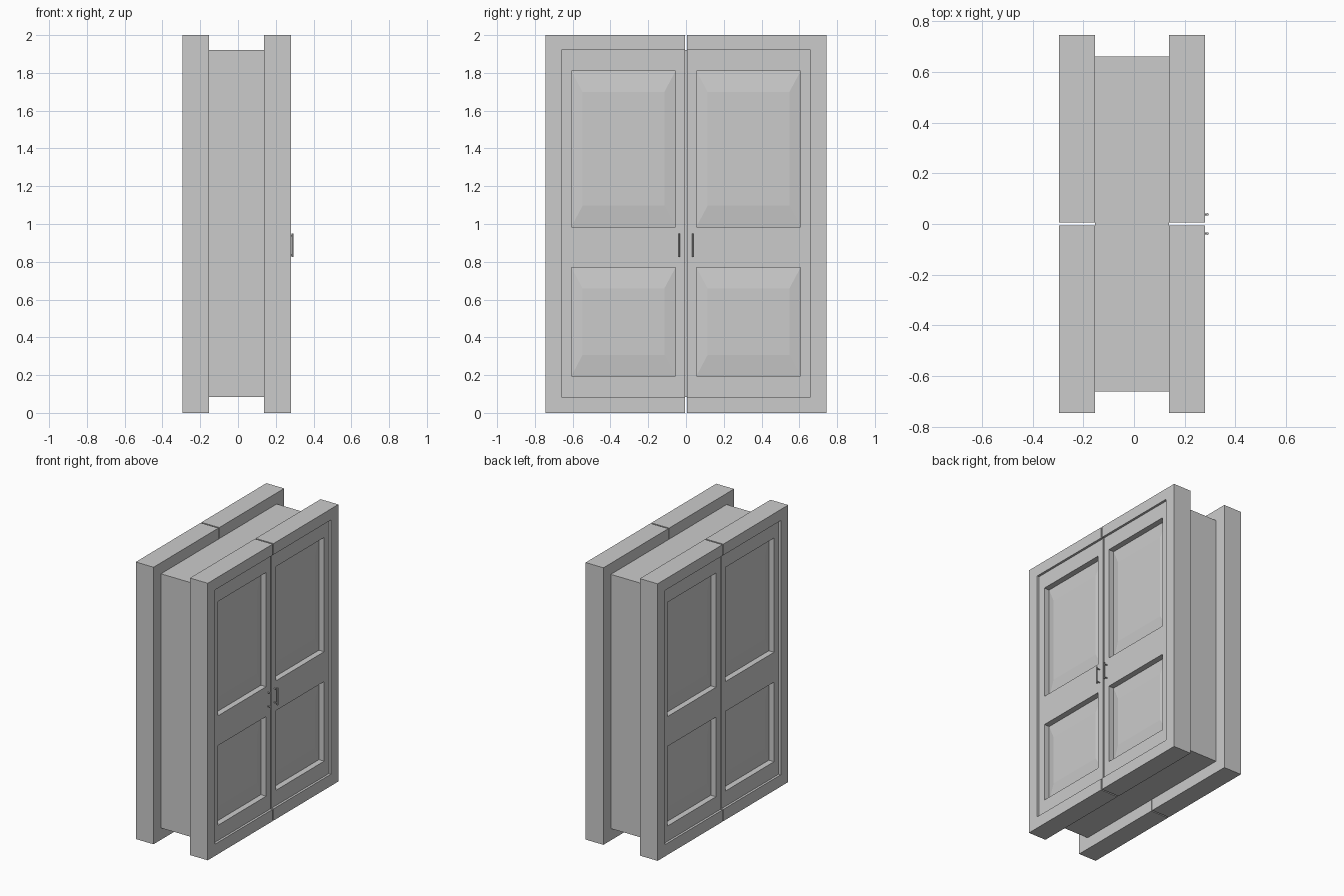
import bpy
import bmesh
from mathutils import Matrix, Vector

if "Cube" in bpy.data.objects:
    bpy.data.objects.remove(bpy.data.objects["Cube"])

grey = bpy.data.materials.new("plain grey")
grey.use_nodes = True
grey.diffuse_color = (0.6, 0.6, 0.6, 1)
grey.node_tree.nodes["Principled BSDF"].inputs["Base Color"].default_value = (0.6, 0.6, 0.6, 1)

CENTRE_X = -0.0075   # middle of the wall, offset because handles are on one side
WALL = 0.1455        # half thickness of the wall core
FACE = 0.2875        # outer face of the frame
LEAF = 0.271         # outer face of the door leaf
GAP = 0.005          # half the gap between the leaves
OPEN_Y, LOW, HIGH = 0.66, 0.085, 1.92
OUT_Y, TOP = 0.745, 2.0


def finish(name, bm, mirror=(False, False)):
    """Turn a bmesh into an object, mirrored across the chosen axes."""
    bmesh.ops.recalc_face_normals(bm, faces=bm.faces)
    mesh = bpy.data.meshes.new(name)
    bm.to_mesh(mesh)
    bm.free()
    mesh.materials.append(grey)
    obj = bpy.data.objects.new(name, mesh)
    obj.location.x = CENTRE_X
    bpy.context.scene.collection.objects.link(obj)
    if any(mirror):
        mod = obj.modifiers.new("Mirror", 'MIRROR')
        mod.use_axis = (*mirror, False)
        mod.use_mirror_merge = False
    return obj


def add_box(bm, lo, hi):
    lo, hi = Vector(lo), Vector(hi)
    mat = Matrix.Translation((lo + hi) / 2) @ Matrix.Diagonal((*(hi - lo), 1))
    bmesh.ops.create_cube(bm, size=1, matrix=mat)


def add_rod(bm, a, b, radius, sides=8):
    a, b = Vector(a), Vector(b)
    turn = (b - a).to_track_quat('Z', 'Y').to_matrix().to_4x4()
    bmesh.ops.create_cone(bm, cap_ends=True, segments=sides, radius1=radius, radius2=radius,
                          depth=(b - a).length, matrix=Matrix.Translation((a + b) / 2) @ turn)


# Wall core between the two frames
bm = bmesh.new()
add_box(bm, (-WALL, -OPEN_Y, LOW), (WALL, OPEN_Y, HIGH))
finish("wall_core", bm)

# C-shaped half frame, mirrored to both leaves and both sides
bm = bmesh.new()
outline = [(GAP, 0), (OUT_Y, 0), (OUT_Y, TOP), (GAP, TOP),
           (GAP, HIGH), (OPEN_Y, HIGH), (OPEN_Y, LOW), (GAP, LOW)]
face = bm.faces.new([bm.verts.new((WALL, y, z)) for y, z in outline])
new = bmesh.ops.extrude_face_region(bm, geom=[face])["geom"]
bmesh.ops.translate(bm, vec=(FACE - WALL, 0, 0),
                    verts=[v for v in new if isinstance(v, bmesh.types.BMVert)])
finish("door_frame", bm, (True, True))

# Door leaf with two recessed panels, each with a shallow raised field
bm = bmesh.new()
add_box(bm, (WALL, GAP, LOW), (LEAF, OPEN_Y, HIGH))
panel_y = (0.055, 0.607)
panel_z = ((0.195, 0.77), (0.985, 1.81))
cuts = [((0, y, 0), (0, 1, 0)) for y in panel_y]
cuts += [((0, 0, z), (0, 0, 1)) for pair in panel_z for z in pair]
for point, normal in cuts:
    bmesh.ops.bisect_plane(bm, geom=bm.verts[:] + bm.edges[:] + bm.faces[:],
                           plane_co=point, plane_no=normal)


def is_panel(f):
    c = f.calc_center_median()
    return (abs(c.x - LEAF) < 0.001 and panel_y[0] < c.y < panel_y[1]
            and any(a < c.z < b for a, b in panel_z))


panels = [f for f in bm.faces if is_panel(f)]
for depth, inset_y, inset_z in ((-0.042, 0, 0), (0.012, 0.06, 0.112)):
    panels = bmesh.ops.extrude_discrete_faces(bm, faces=panels)["faces"]
    for f in panels:
        c = f.calc_center_median()
        for v in f.verts:
            v.co.x += depth
            v.co.y += inset_y if v.co.y < c.y else -inset_y
            v.co.z += inset_z if v.co.z < c.z else -inset_z
finish("door_leaf", bm, (True, True))

# Slim pull handles on one side only
bm = bmesh.new()
bar_x, bar_y = 0.297, 0.038
add_rod(bm, (bar_x, bar_y, 0.825), (bar_x, bar_y, 0.95), 0.0055)
for z in (0.838, 0.937):
    add_rod(bm, (LEAF - 0.002, bar_y, z), (bar_x, bar_y, z), 0.004)
finish("pull_handle", bm, (False, True))
